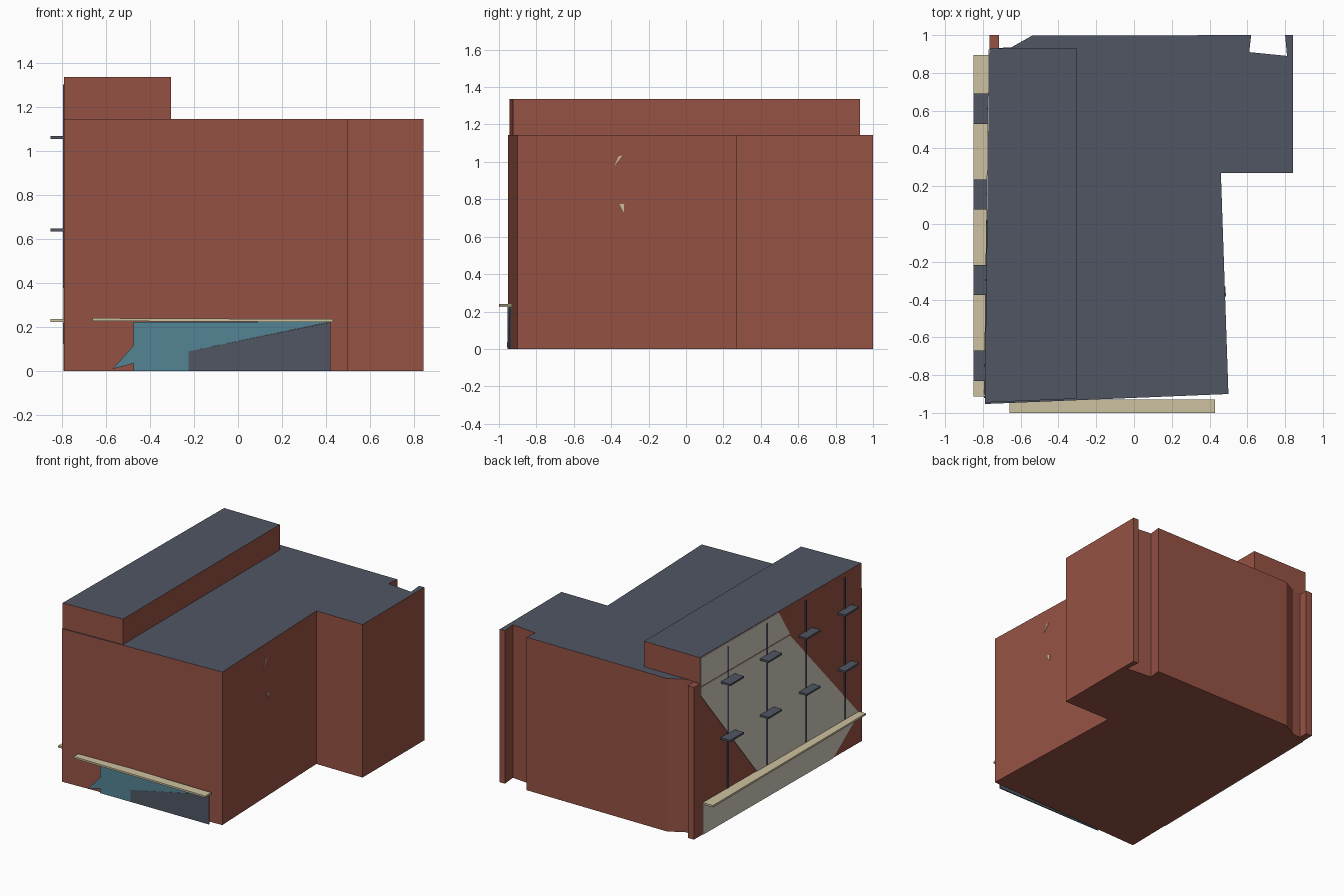
import bpy, bmesh
from mathutils import Vector

if "Cube" in bpy.data.objects:
    bpy.data.objects.remove(bpy.data.objects["Cube"])


def lin(c):
    c /= 255
    return c / 12.92 if c <= 0.04045 else ((c + 0.055) / 1.055) ** 2.4


def material(name, r, g, b):
    m = bpy.data.materials.new(name)
    m.diffuse_color = (lin(r), lin(g), lin(b), 1)
    m.use_nodes = True
    m.node_tree.nodes["Principled BSDF"].inputs["Base Color"].default_value = m.diffuse_color
    return m


BRICK = material("red brick", 150, 82, 68)
SLATE = material("slate grey", 80, 86, 99)
CREAM = material("cream trim", 205, 193, 160)
PLASTER = material("pale plaster", 210, 206, 190)
GLASS = material("teal glass", 84, 132, 148)


def prism(name, base, offset, mats):
    """Extrude a 3D outline by offset; second material goes on upward faces."""
    bm = bmesh.new()
    face = bm.faces.new([bm.verts.new(p) for p in base])
    ext = bmesh.ops.extrude_face_region(bm, geom=[face], use_keep_orig=True)
    bmesh.ops.translate(bm, vec=Vector(offset),
                        verts=[v for v in ext["geom"] if isinstance(v, bmesh.types.BMVert)])
    bmesh.ops.recalc_face_normals(bm, faces=bm.faces)
    bm.normal_update()
    for f in bm.faces:
        f.material_index = 1 if len(mats) > 1 and f.normal.z > 0.5 else 0
    me = bpy.data.meshes.new(name)
    bm.to_mesh(me)
    bm.free()
    for m in mats:
        me.materials.append(m)
    ob = bpy.data.objects.new(name, me)
    bpy.context.collection.objects.link(ob)
    return ob


def block(name, outline, z0, z1, *mats):
    return prism(name, [(x, y, z0) for x, y in outline], (0, 0, z1 - z0), mats)


# Main brick body with slate roof, stepped side and notched rear corners
block("main_body", [(-0.79, -0.953), (0.5, -0.9), (0.46, 0.27), (0.842, 0.27),
                    (0.842, 1.0), (0.8, 1.0), (0.81, 0.89), (0.61, 0.91), (0.62, 1.0),
                    (-0.54, 0.997), (-0.65, 0.935), (-0.766, 0.93)],
      0, 1.145, BRICK, SLATE)

# Raised roof section along the left side
block("raised_roof", [(-0.79, -0.945), (-0.305, -0.925), (-0.305, 0.93), (-0.766, 0.93)],
      1.145, 1.335, BRICK, SLATE)

# Rear corner pier
block("rear_pier", [(-0.766, 0.93), (-0.715, 0.93), (-0.715, 1.0), (-0.765, 1.0)],
      0, 1.14, BRICK)


def wall_x(y):
    return -0.766 - 0.024 * (0.93 - y) / 1.883


def left_plate(name, pts, mat, t=0.005):
    prism(name, [(wall_x(y) + 0.001, y, z) for y, z in pts], (-t - 0.001, 0, 0), [mat])


# Diagonal plaster fields painted on the left wall
left_plate("plaster_upper", [(0.925, 1.12), (0.925, 1.33), (0.02, 1.33), (-0.11, 1.12)], PLASTER)
left_plate("plaster_diagonal", [(0.925, 1.11), (-0.11, 1.11), (-0.92, 0.22), (0.26, 0.22),
                                (0.925, 1.05)], PLASTER)
left_plate("plaster_base", [(0.9, 0), (0.9, 0.22), (-0.91, 0.22), (-0.61, 0)], PLASTER)

# Window slits with two slate sills each
for i in range(4):
    y = 0.61 - 0.4533 * i
    left_plate("window_slit", [(y - 0.006, 0.24), (y + 0.006, 0.24),
                               (y + 0.006, 1.3), (y - 0.006, 1.3)], SLATE, 0.007)
    for z in (0.64, 1.06):
        block("window_sill", [(-0.85, y - 0.08), (-0.77, y - 0.08),
                              (-0.77, y + 0.08), (-0.85, y + 0.08)],
              z - 0.007, z + 0.007, SLATE)

# Long ledge on the left wall
block("side_ledge", [(-0.85, -0.912), (-0.775, -0.912), (-0.765, 0.895), (-0.85, 0.895)],
      0.224, 0.238, CREAM)


def front_plate(name, pts, mat):
    prism(name, [(x, -0.956 + 0.012 * (x + 0.57), z) for x, z in pts], (0, 0.008, 0), [mat])


# Shop front: glass and lower slate panel
front_plate("shop_glass", [(-0.57, 0.01), (-0.475, 0.035), (-0.475, 0.0), (-0.225, 0.0),
                           (-0.225, 0.09), (0.415, 0.223), (-0.475, 0.223), (-0.475, 0.115)], GLASS)
front_plate("shop_panel", [(-0.225, 0), (0.42, 0), (0.42, 0.223), (-0.225, 0.09)], SLATE)

# Front canopy ledge, slightly sloped
prism("front_canopy", [(-0.66, -1.0, 0.228), (0.43, -1.0, 0.223),
                       (0.43, -0.93, 0.223), (-0.66, -0.93, 0.228)], (0, 0, 0.013), [CREAM])

# Small light chips on the right wall
for pts in ([(-0.385, 0.975), (-0.34, 1.035), (-0.36, 1.03)],
            [(-0.355, 0.775), (-0.33, 0.775), (-0.333, 0.73)]):
    prism("wall_chip", [(0.46 + 0.0342 * (0.27 - y), y, z) for y, z in pts],
          (0.004, 0, 0), [CREAM])
